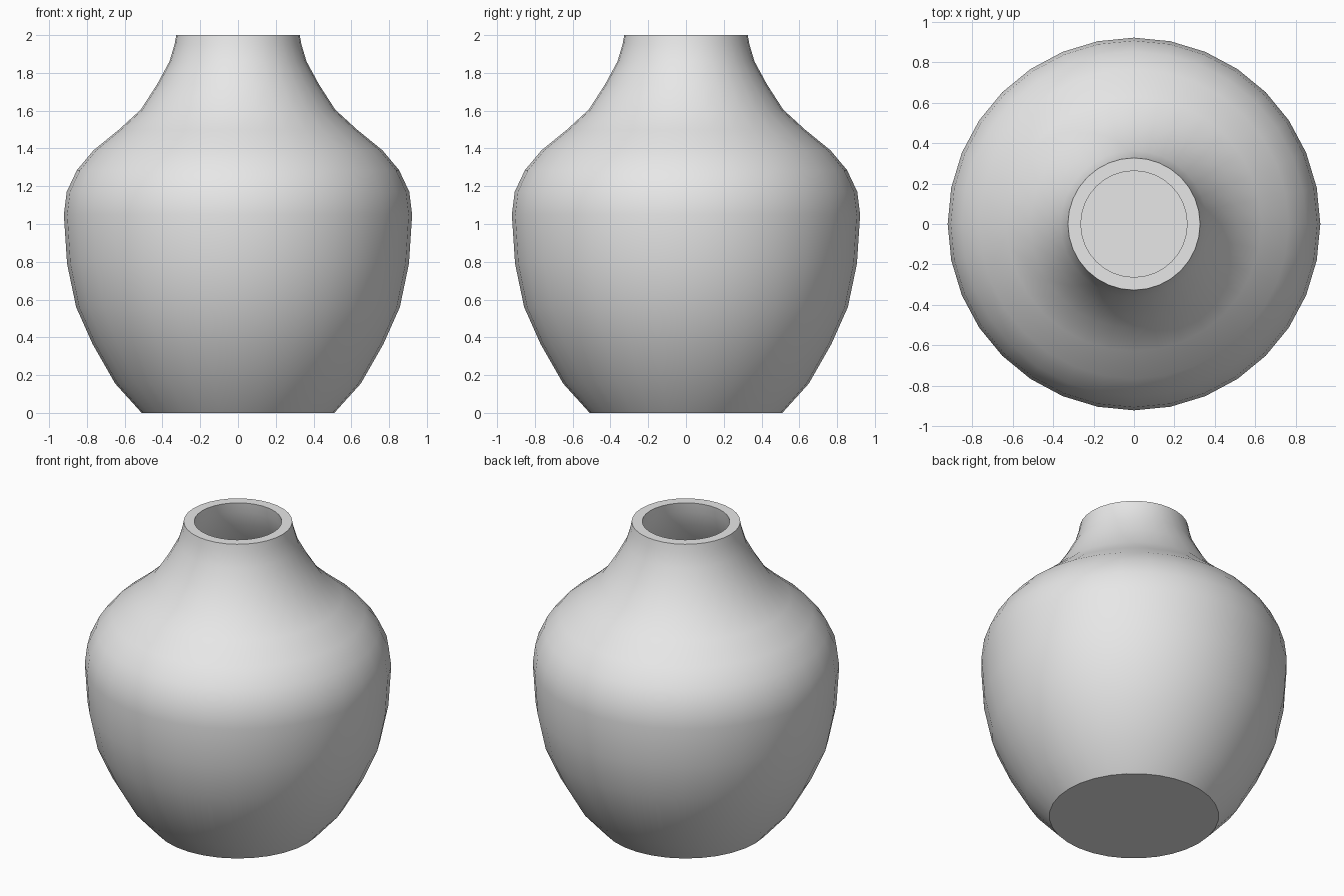
import bpy, bmesh, math
from mathutils import Vector

cube = bpy.data.objects.get("Cube")
if cube:
    bpy.data.objects.remove(cube, do_unlink=True)

SIDES = 32
WALL = 0.065

# Outer wall from foot to lip, as (radius, height)
outer = [Vector(p) for p in (
    (0.51, 0), (0.65, 0.155), (0.77, 0.365), (0.857, 0.56), (0.905, 0.79),
    (0.922, 1.05), (0.907, 1.17), (0.853, 1.285), (0.765, 1.39), (0.63, 1.50),
    (0.515, 1.605), (0.428, 1.74), (0.363, 1.86), (0.336, 1.95), (0.327, 2))]

# Inner wall: the outer one shifted inwards by the wall thickness
inner = []
for i, p in enumerate(outer):
    t = (outer[min(i + 1, len(outer) - 1)] - outer[max(i - 1, 0)]).normalized()
    inner.append(p + WALL * Vector((-t.y, t.x)))
inner[0].y = WALL
inner[-1].y = outer[-1].y

# Lathe the closed wall, with a flat foot, lip and floor
bm = bmesh.new()
rings = []
for r, z in outer + inner[::-1]:
    angles = [math.tau * k / SIDES for k in range(SIDES)]
    rings.append([bm.verts.new((r * math.cos(a), r * math.sin(a), z)) for a in angles])
for a, b in zip(rings, rings[1:]):
    for k in range(SIDES):
        n = (k + 1) % SIDES
        bm.faces.new((a[k], a[n], b[n], b[k]))
bm.faces.new(rings[0][::-1])
bm.faces.new(rings[-1])
bmesh.ops.recalc_face_normals(bm, faces=bm.faces)
mesh = bpy.data.meshes.new("vase")
bm.to_mesh(mesh)
bm.free()

# Plain clay colour
clay = bpy.data.materials.new("light grey clay")
clay.use_nodes = True
colour = (0.8, 0.8, 0.8, 1)
clay.diffuse_color = colour
clay.node_tree.nodes["Principled BSDF"].inputs["Base Color"].default_value = colour
mesh.materials.append(clay)

vase = bpy.data.objects.new("vase", mesh)
bpy.context.collection.objects.link(vase)
bpy.context.view_layer.objects.active = vase
vase.select_set(True)
bpy.ops.object.shade_smooth_by_angle(angle=math.radians(35))
